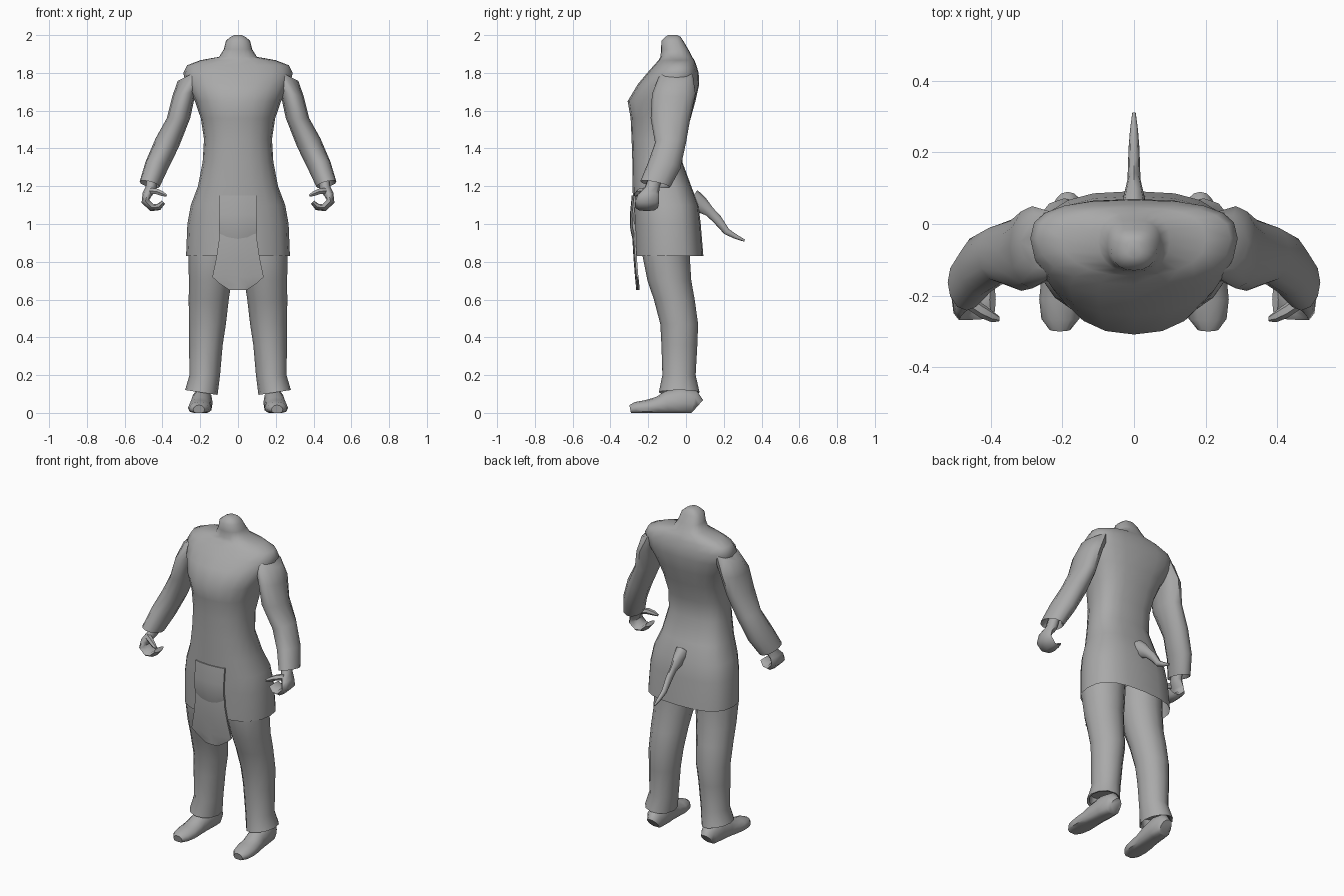
import bpy, bmesh, math
from mathutils import Vector

grey = bpy.data.materials.new("plain grey")
grey.diffuse_color = (0.4, 0.4, 0.4, 1)


def spow(v, p):
    return math.copysign(abs(v) ** p, v)


def loft(name, rings, caps=(True, True), mirror=False, angle=50):
    """Skin a list of equal-sized point rings."""
    bm = bmesh.new()
    loops = [[bm.verts.new(p) for p in r] for r in rings]
    n = len(loops[0])
    for a, b in zip(loops, loops[1:]):
        for i in range(n):
            j = (i + 1) % n
            bm.faces.new((a[i], a[j], b[j], b[i]))
    if caps[0]:
        bm.faces.new(loops[0][::-1])
    if caps[1]:
        bm.faces.new(loops[-1])
    bmesh.ops.recalc_face_normals(bm, faces=bm.faces)
    me = bpy.data.meshes.new(name)
    bm.to_mesh(me)
    bm.free()
    me.materials.append(grey)
    me.shade_smooth()
    me.set_sharp_from_angle(angle=math.radians(angle))
    ob = bpy.data.objects.new(name, me)
    bpy.context.collection.objects.link(ob)
    if mirror:
        ob.modifiers.new("mirror", 'MIRROR').use_mirror_merge = False
    return ob


def body_ring(z, w, front, back, side, n=20, dip=0):
    """Horizontal ring: rounded front, flatter back, widest at y = side."""
    pts = []
    for i in range(n):
        a = 2 * math.pi * i / n
        c, s = math.cos(a), math.sin(a)
        if s > 0:
            x, y = w * spow(c, 0.75), side + (back - side) * s ** 0.75
        else:
            x, y = w * spow(c, 0.9), side + (side - front) * spow(s, 0.9)
        pts.append((x, y, z + dip * abs(s)))
    return pts


def limb_ring(cx, cy, z, rx, ry, tx=0, ty=0, n=12):
    """Ellipse around (cx, cy, z), sloping by tx and ty."""
    pts = []
    for i in range(n):
        a = 2 * math.pi * i / n
        dx, dy = rx * math.cos(a), ry * math.sin(a)
        pts.append((cx + dx, cy + dy, z + tx * dx + ty * dy))
    return pts


def sweep(path, sizes, axis, n=8):
    """Rings along a path; sizes are half width along axis and half thickness."""
    path, axis = [Vector(p) for p in path], Vector(axis)
    rings = []
    for k, p in enumerate(path):
        t = (path[min(k + 1, len(path) - 1)] - path[max(k - 1, 0)]).normalized()
        nor = t.cross(axis).normalized()
        w, h = sizes[k]
        rings.append([p + axis * w * math.cos(2 * math.pi * i / n)
                      + nor * h * math.sin(2 * math.pi * i / n) for i in range(n)])
    return rings


# coat with skirt, shoulders and neck stump: z, half width, front, back, side
loft("coat_body", [body_ring(*r) for r in [
    (0.83, .275, -.27, .092, -.08), (1.00, .268, -.277, .078, -.09),
    (1.10, .250, -.28, .066, -.10), (1.20, .212, -.283, .028, -.12),
    (1.33, .187, -.284, -.02, -.14), (1.45, .180, -.288, -.008, -.13),
    (1.56, .197, -.293, .025, -.11), (1.65, .228, -.309, .05, -.09),
    (1.74, .275, -.255, .07, -.06), (1.80, .290, -.205, .067, -.04),
    (1.84, .270, -.170, .055, -.04), (1.867, .200, -.145, .045, -.045),
    (1.885, .100, -.135, .032, -.05), (1.925, .075, -.132, .012, -.06),
    (1.97, .064, -.130, -.015, -.07), (1.99, .04, -.11, -.028, -.07),
    (2.0, .02, -.095, -.045, -.07)]], caps=(False, True), angle=60)

# sleeves, ending in a hollow cuff
loft("sleeve", [limb_ring(*r) for r in [
    (.235, -.05, 1.80, .085, .085, -.5), (.285, -.065, 1.69, .063, .115, -.25),
    (.315, -.082, 1.56, .062, .105, 0), (.375, -.082, 1.43, .062, .082, .35),
    (.430, -.115, 1.31, .060, .085, .3, -.2), (.468, -.163, 1.21, .053, .079, .25, -.2),
    (.464, -.158, 1.222, .042, .062, .25, -.2), (.452, -.14, 1.26, .035, .05, .25, -.2)]],
    mirror=True)

# hands: palm curling into fingers, plus thumb
loft("hand", sweep(
    [(.452, -.16, 1.25), (.46, -.18, 1.19), (.482, -.20, 1.155), (.490, -.205, 1.12),
     (.455, -.208, 1.086), (.42, -.21, 1.09), (.395, -.212, 1.115)],
    [(.035, .03), (.04, .03), (.056, .025), (.063, .022), (.06, .02), (.056, .018), (.045, .012)],
    (0, 1, 0)), mirror=True, angle=60)
loft("thumb", sweep(
    [(.47, -.21, 1.175), (.43, -.24, 1.172), (.40, -.257, 1.160), (.378, -.265, 1.15)],
    [(.025, .02), (.022, .017), (.017, .014), (.008, .007)], (0, 1, 0), 6), mirror=True)

# trouser legs with flared, hollow hems
loft("trouser_leg", [limb_ring(*r) for r in [
    (.185, -.06, .17, .06, .07), (.192, -.037, .115, .075, .092, .12),
    (.194, -.036, .108, .086, .108, .15),
    (.176, -.037, .20, .081, .088), (.170, -.035, .36, .089, .095),
    (.162, -.036, .47, .098, .100), (.155, -.062, .60, .106, .108),
    (.147, -.088, .70, .113, .116), (.138, -.105, .83, .125, .125),
    (.135, -.105, .95, .128, .125)]], mirror=True)

# shoes: y, centre x, half width, top height
shoe = [(.058, .185, .035, .08), (.04, .187, .05, .12), (-.03, .19, .056, .135),
        (-.10, .195, .056, .115), (-.15, .20, .059, .085), (-.21, .203, .062, .068),
        (-.265, .206, .053, .058), (-.295, .207, .03, .042)]
rings = sweep([(x, y, h * .4) for y, x, w, h in shoe],
              [(w, h * .6) for y, x, w, h in shoe], (1, 0, 0), 12)
loft("shoe", [[(p.x, p.y, max(p.z, 0)) for p in r] for r in rings], mirror=True)


def panel(name, rows, bulge):
    """Thin hanging cloth: rows of half width, y, z, and drop of the centre."""
    rings = []
    for w, y, z, drop in rows:
        front = [(w * u, y - bulge * (1 - u * u), z - drop * (1 - u * u))
                 for u in (-1, -.5, 0, .5, 1)]
        rings.append(front + [(x, yy + .01, zz) for x, yy, zz in front[::-1]])
    loft(name, rings, angle=40)


# front cloth: folded top flap over a long hanging panel
panel("cloth_flap", [(.10, -.275, 1.152, 0), (.10, -.285, 1.05, 0),
                     (.10, -.283, .98, .01), (.098, -.27, .935, .022)], .012)
panel("hanging_cloth", [(.095, -.272, 1.0, 0), (.10, -.276, .92, 0), (.115, -.27, .82, 0),
                        (.136, -.262, .72, .0), (.105, -.258, .69, .01),
                        (.045, -.256, .65, .0)], .008)

# tail
loft("tail", sweep(
    [(0, .03, 1.14), (0, .075, 1.105), (0, .125, 1.065), (0, .165, 1.025),
     (0, .215, .96), (0, .265, .932), (0, .31, .912)],
    [(.04, .05), (.03, .045), (.018, .027), (.017, .025), (.015, .018), (.011, .012), (.005, .006)],
    (1, 0, 0)), angle=60)
